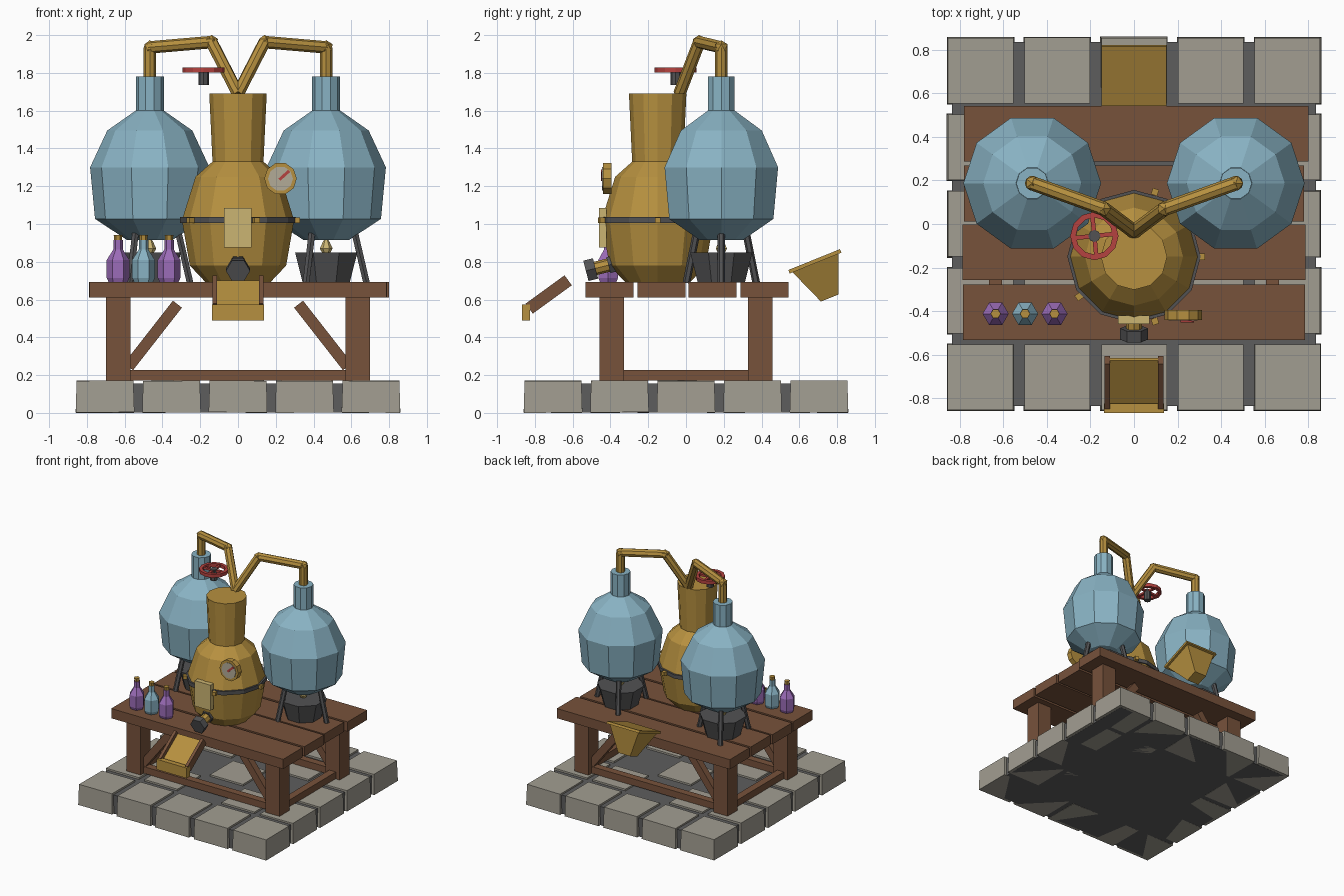
import bpy, bmesh, math, random
from mathutils import Vector, Matrix

if "Cube" in bpy.data.objects:
    bpy.data.objects.remove(bpy.data.objects["Cube"])
random.seed(4)


def material(name, *rgb):
    m = bpy.data.materials.new(name)
    m.use_nodes = True
    m.diffuse_color = (*rgb, 1)
    m.node_tree.nodes["Principled BSDF"].inputs["Base Color"].default_value = (*rgb, 1)
    return m


brass = material("brass", 0.47, 0.28, 0.05)
glass = material("blue_glass", 0.25, 0.45, 0.55)
wood = material("brown_wood", 0.185, 0.085, 0.044)
stone = material("grey_stone", 0.36, 0.34, 0.285)
iron = material("dark_iron", 0.085, 0.085, 0.088)
mortar = material("dark_mortar", 0.11, 0.11, 0.11)
red = material("red_paint", 0.46, 0.055, 0.05)
purple = material("purple_glass", 0.33, 0.15, 0.48)
cream = material("pale_brass", 0.6, 0.46, 0.17)
dial = material("dial_face", 0.45, 0.41, 0.31)


def finish(name, bm, mat):
    bmesh.ops.recalc_face_normals(bm, faces=bm.faces)
    mesh = bpy.data.meshes.new(name)
    bm.to_mesh(mesh)
    bm.free()
    mesh.materials.append(mat)
    ob = bpy.data.objects.new(name, mesh)
    bpy.context.collection.objects.link(ob)
    return ob


def box(name, centre, size, mat, rot=(0, 0, 0), taper=(1, 1)):
    """Box whose top can be narrowed or widened in x and y."""
    bm = bmesh.new()
    bmesh.ops.create_cube(bm, size=1)
    for v in bm.verts:
        if v.co.z > 0:
            v.co.x *= taper[0]
            v.co.y *= taper[1]
        v.co = Vector([a * b for a, b in zip(v.co, size)])
    ob = finish(name, bm, mat)
    ob.location = centre
    ob.rotation_euler = rot
    return ob


def lathe(name, profile, sides, centre, mat, turn=0):
    """Capped solid of revolution from (radius, height) pairs."""
    bm = bmesh.new()
    rings = []
    for r, z in profile:
        rings.append([bm.verts.new((r * math.cos(a), r * math.sin(a), z))
                      for a in (turn + math.tau * i / sides for i in range(sides))])
    for low, high in zip(rings, rings[1:]):
        for i in range(sides):
            j = (i + 1) % sides
            bm.faces.new((low[i], low[j], high[j], high[i]))
    bm.faces.new(rings[0])
    bm.faces.new(rings[-1])
    ob = finish(name, bm, mat)
    ob.location = centre
    return ob


def rod(name, a, b, r, mat, sides=8):
    a, b = Vector(a), Vector(b)
    ob = lathe(name, [(r, 0), (r, (b - a).length)], sides, a, mat)
    ob.rotation_euler = (b - a).to_track_quat('Z', 'Y').to_euler()
    return ob


def joint(name, centre, r, mat):
    bm = bmesh.new()
    bmesh.ops.create_icosphere(bm, subdivisions=1, radius=r)
    finish(name, bm, mat).location = centre


# Stone floor: mortar slab with a ring of blocks and a few inner ones
box("floor_slab", (0, 0, 0.079), (1.67, 1.67, 0.154), mortar)
for i in range(-2, 3):
    for j in range(-2, 3):
        edge = max(abs(i), abs(j)) == 2
        if edge or (i + j) % 2 == 0:
            tilt = [random.uniform(-0.01, 0.01) for _ in range(2)] if edge else (0, 0)
            box("floor_block", (i * 0.352, j * 0.352, 0.086), (0.31, 0.31, 0.168),
                stone, (*tilt, 0), (0.97, 0.97))

# Table: four planks, legs, stretchers and diagonal braces
for y, length, shift in ((-0.405, 1.57, 0), (-0.13, 1.575, 0),
                         (0.14, 1.56, 0), (0.415, 1.58, 0.01)):
    box("table_plank", (shift, y, 0.652), (length, 0.255, 0.08), wood)
for s in (-1, 1):
    box("long_stretcher", (0, s * 0.39, 0.2), (1.16, 0.06, 0.055), wood)
    box("side_stretcher", (s * 0.635, 0, 0.2), (0.06, 0.68, 0.055), wood)
    for t in (-1, 1):
        box("table_leg", (s * 0.635, t * 0.392, 0.39), (0.13, 0.13, 0.45), wood)
        box("leg_brace", (s * 0.45, t * 0.39, 0.41), (0.06, 0.055, 0.42), wood,
            (0, -s * math.radians(38), 0))

# Central boiler with riveted band
bx, by = 0, -0.15
lathe("boiler", [(0.17, 0.69), (0.255, 0.78), (0.297, 1.02), (0.225, 1.25),
                 (0.135, 1.33), (0.152, 1.69)], 12, (bx, by, 0), brass)
lathe("boiler_band", [(0.306, 1.005), (0.306, 1.037)], 12, (bx, by, 0), iron)
for k in range(5):
    a = math.tau * k / 5
    box("band_rivet", (bx + 0.312 * math.cos(a), by + 0.312 * math.sin(a), 1.02),
        (0.03, 0.03, 0.03), brass, (0, 0, a))
box("boiler_hatch", (-0.002, -0.44, 0.98), (0.145, 0.04, 0.21), cream)

# Drain tap
tap_in, tap_out = Vector((0, -0.36, 0.795)), Vector((0, -0.53, 0.752))
rod("tap_pipe", tap_in, tap_in.lerp(tap_out, 0.85), 0.036, brass)
rod("tap_flange", tap_in.lerp(tap_out, 0.1), tap_in.lerp(tap_out, 0.3), 0.05, iron, 6)
rod("tap_nut", tap_in.lerp(tap_out, 0.7), tap_out, 0.064, iron, 6)

# Pressure gauge
gx, gz = 0.225, 1.24
rod("gauge_case", (gx, -0.395, gz), (gx, -0.44, gz), 0.086, brass, 10)
rod("gauge_face", (gx, -0.43, gz), (gx, -0.444, gz), 0.066, dial, 10)
box("gauge_needle", (gx + 0.02, -0.447, gz + 0.018), (0.07, 0.008, 0.016), red,
    (0, -math.radians(42), 0))

# Valve wheel
valve = Vector((-0.182, -0.055, 1.815))
rim = []
bm = bmesh.new()
for i in range(12):
    a = math.tau * i / 12
    rim.append([bm.verts.new((r * math.cos(a), r * math.sin(a), z))
                for r, z in ((0.085, -0.014), (0.111, -0.014), (0.111, 0.014), (0.085, 0.014))])
for i in range(12):
    p, q = rim[i], rim[(i + 1) % 12]
    for k in range(4):
        m = (k + 1) % 4
        bm.faces.new((p[k], p[m], q[m], q[k]))
finish("valve_rim", bm, red).location = valve
for turn in (0, math.pi / 2):
    box("valve_spoke", valve, (0.19, 0.02, 0.016), red, (0, 0, turn + 0.1))
lathe("valve_stem", [(0.028, -0.08), (0.028, 0.012)], 8, valve, iron)

# Globes, tripods, braziers and pipes on both sides
for s in (-1, 1):
    gx, gy = s * 0.467, 0.187
    lathe("globe", [(0.12, 0.915), (0.29, 1.027), (0.316, 1.3), (0.225, 1.495),
                    (0.075, 1.6)], 10, (gx, gy, 0), glass)
    lathe("globe_neck", [(0.074, 1.59), (0.074, 1.78)], 10, (gx, gy, 0), glass)
    for k in range(3):
        d = Vector((math.cos(math.tau * k / 3), math.sin(math.tau * k / 3), 0))
        base = Vector((gx, gy, 0.69))
        rod("tripod_leg", base + d * 0.213, base + d * 0.15 + Vector((0, 0, 0.27)),
            0.02, iron, 6)
    lathe("brazier", [(0.135, 0.69), (0.178, 0.848)], 8, (gx, gy, 0), iron,
          math.pi / 8)
    lathe("burner_flame", [(0.02, 0.845), (0.034, 0.87), (0.018, 0.905), (0.003, 0.93)],
          6, (gx, gy, 0), cream)
    path = [(0, -0.035, 1.69), (s * 0.14, 0.07, 1.963), (gx, gy, 1.935), (gx, gy, 1.77)]
    for a, b in zip(path, path[1:]):
        rod("vapour_pipe", a, b, 0.033, brass)
    for p in path[1:3]:
        joint("pipe_joint", p, 0.038, brass)

# Bottles
for x, mat in ((-0.635, purple), (-0.5, glass), (-0.365, purple)):
    lathe("bottle", [(0.05, 0.692), (0.06, 0.715), (0.06, 0.81), (0.025, 0.865),
                     (0.025, 0.915)], 6, (x, -0.412, 0), mat)
    lathe("bottle_cork", [(0.02, 0.91), (0.023, 0.942)], 6, (x, -0.412, 0), brass)

# Sloping output chute at the front
slope = math.radians(36)
for s in (-1, 1):
    box("chute_rail", (s * 0.123, -0.727, 0.627), (0.025, 0.255, 0.065), wood, (slope, 0, 0))
box("chute_tray", (0, -0.722, 0.62), (0.23, 0.25, 0.02), brass, (slope, 0, 0))
box("chute_lip", (0, -0.846, 0.532), (0.275, 0.042, 0.085), brass)

# Tilted feed hopper at the back
tilt = math.radians(22)
axis = Matrix.Rotation(tilt, 3, 'X') @ Vector((0, 0, 1))
top = Vector((0, 0.68, 0.808))
box("feed_hopper", top - axis * 0.108, (0.11, 0.1, 0.215), brass, (tilt, 0, 0), (2.5, 2.75))
box("hopper_rim", top - axis * 0.006, (0.3, 0.295, 0.02), brass, (tilt, 0, 0))
